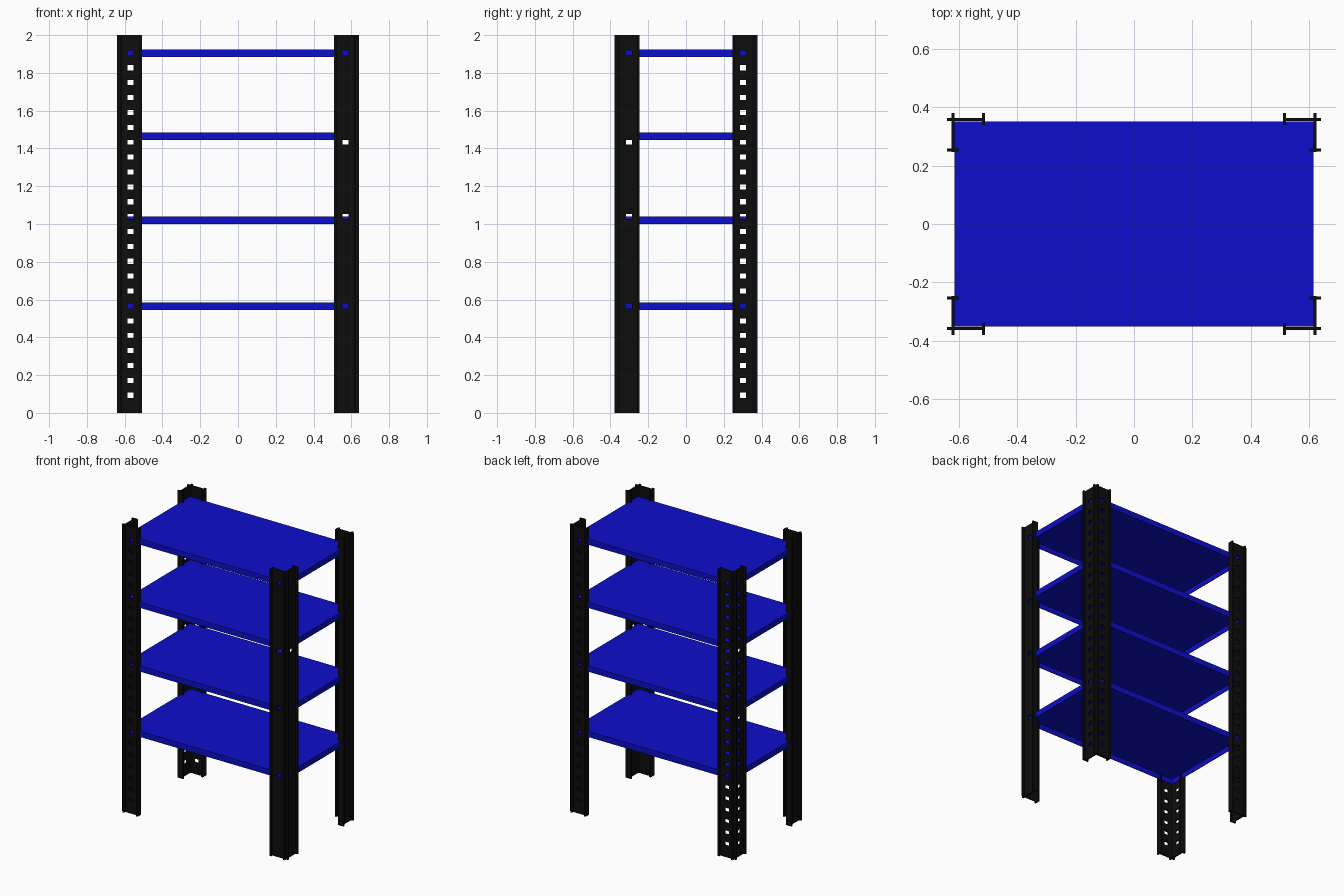
import bpy, bmesh

if "Cube" in bpy.data.objects:
    bpy.data.objects.remove(bpy.data.objects["Cube"])

H = 2.0
SHELF_TOPS = [0.585, 1.04, 1.484, 1.924]
HOLES = [0.0935 + 0.0788 * k for k in range(24)]
SHELF_HOLES = [HOLES[k] for k in (6, 12, 17, 23)]


def material(name, rgb):
    m = bpy.data.materials.new(name)
    m.diffuse_color = (*rgb, 1)
    m.use_nodes = True
    m.node_tree.nodes["Principled BSDF"].inputs["Base Color"].default_value = m.diffuse_color
    return m


black = material("black_steel", (0.004, 0.004, 0.004))
blue = material("blue_steel", (0.004, 0.004, 0.6))


def finish(bm, name, mat, thickness, offset):
    me = bpy.data.meshes.new(name)
    bm.to_mesh(me)
    bm.free()
    me.materials.append(mat)
    ob = bpy.data.objects.new(name, me)
    bpy.context.collection.objects.link(ob)
    mod = ob.modifiers.new("sheet", "SOLIDIFY")
    mod.thickness = thickness
    mod.offset = offset
    return ob


def sheet(bm, place, us, zs):
    """Upright sheet on a grid; the middle column is open on every odd row."""
    grid = [[bm.verts.new(place(u, z)) for u in us] for z in zs]
    for r in range(len(zs) - 1):
        for c in range(len(us) - 1):
            if c == 1 and r % 2 == 1:
                continue
            bm.faces.new((grid[r][c], grid[r][c + 1],
                          grid[r + 1][c + 1], grid[r + 1][c]))


def post(name, sx, sy, holes):
    bm = bmesh.new()
    rows = [0] + [h + d for h in holes for d in (-0.0135, 0.0135)] + [H]
    px, py = 0.619, 0.358
    # perforated panels crossing at the corner
    sheet(bm, lambda u, z: (sx * u, sy * py, z), [0.509, 0.553, 0.585, 0.64], rows)
    sheet(bm, lambda u, z: (sx * px, sy * u, z), [0.247, 0.286, 0.317, 0.379], rows)
    # short stiffening flanges at the panel ends
    sheet(bm, lambda u, z: (sx * 0.515, sy * u, z), [0.338, 0.379], [0, H])
    sheet(bm, lambda u, z: (sx * u, sy * 0.253, z), [0.598, 0.64], [0, H])
    finish(bm, name, black, 0.011, 0)


# corner posts; the front right one is only open at shelf heights
for side, sx in (("left", -1), ("right", 1)):
    for end, sy in (("front", -1), ("back", 1)):
        solid = side == "right" and end == "front"
        post(f"{end}_{side}_post", sx, sy, SHELF_HOLES if solid else HOLES)

# shelves: shallow trays open underneath
for i, top in enumerate(SHELF_TOPS):
    bm = bmesh.new()
    bmesh.ops.create_cube(bm, size=1)
    bmesh.ops.scale(bm, vec=(1.23, 0.7, 0.04), verts=bm.verts)
    bmesh.ops.translate(bm, vec=(0, 0, top - 0.02), verts=bm.verts)
    bm.normal_update()
    bottom = [f for f in bm.faces if f.normal.z < -0.5]
    bmesh.ops.delete(bm, geom=bottom, context="FACES_ONLY")
    finish(bm, f"shelf_{i + 1}", blue, 0.006, -1)
